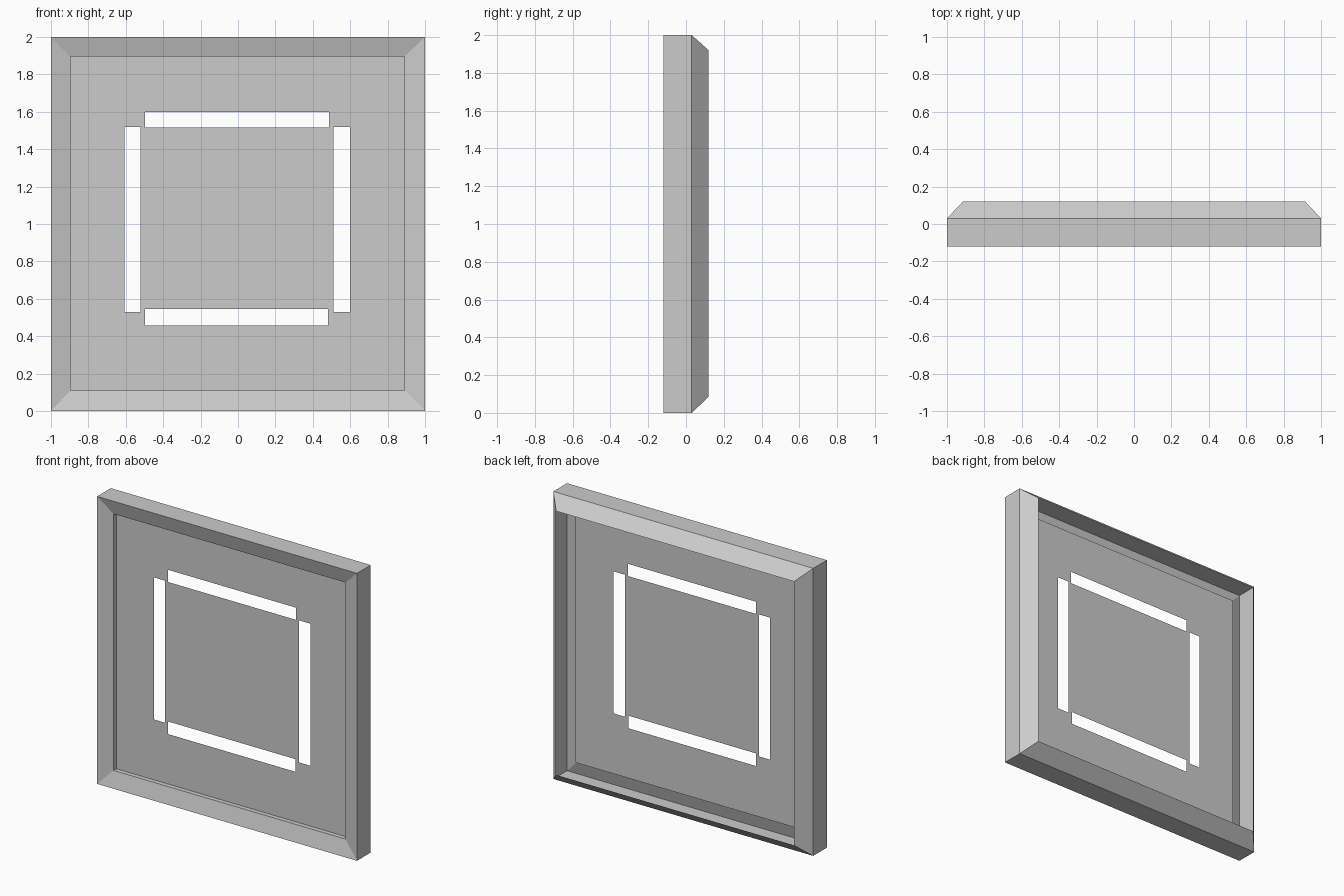
import bpy, bmesh

if "Cube" in bpy.data.objects:
    bpy.data.objects.remove(bpy.data.objects["Cube"])


def finish(name, bm):
    mesh = bpy.data.meshes.new(name)
    bm.to_mesh(mesh)
    bm.free()
    ob = bpy.data.objects.new(name, mesh)
    bpy.context.collection.objects.link(ob)
    return ob


# Opening left and right, bottom and top, shared by the frame lip and the panel
X0, X1, Z0, Z1 = -0.895, 0.89, 0.11, 1.895
PANEL_Y = -0.058

# Frame: open shell lofted through rectangular rings (y, left, right, bottom, top)
rings = [
    (0.12, -0.915, 0.915, 0.085, 1.92),   # rear rim of the chamfer
    (0.03, -1, 1, 0, 2),                  # rear outer edge
    (-0.12, -1, 1, 0, 2),                 # front outer edge
    (-0.09, X0, X1, Z0, Z1),              # inner end of the front slope
    (PANEL_Y, X0, X1, Z0, Z1),            # lip meeting the panel
]
bm = bmesh.new()
loops = [[bm.verts.new((x, y, z)) for x, z in ((l, b), (r, b), (r, t), (l, t))]
         for y, l, r, b, t in rings]
for a, c in zip(loops, loops[1:]):
    for i in range(4):
        j = (i + 1) % 4
        bm.faces.new((a[j], a[i], c[i], c[j]))
finish("frame", bm)

# Panel: thin sheet with four slots left open (left, right, bottom, top)
slots = [
    (-0.497, 0.487, 1.515, 1.60),
    (-0.497, 0.482, 0.457, 0.545),
    (-0.607, -0.52, 0.53, 1.518),
    (0.51, 0.60, 0.53, 1.518),
]
xs = sorted({X0, X1} | {v for s in slots for v in s[:2]})
zs = sorted({Z0, Z1} | {v for s in slots for v in s[2:]})
bm = bmesh.new()
grid = [[bm.verts.new((x, PANEL_Y, z)) for z in zs] for x in xs]
for i in range(len(xs) - 1):
    for k in range(len(zs) - 1):
        cx, cz = (xs[i] + xs[i + 1]) / 2, (zs[k] + zs[k + 1]) / 2
        if any(l < cx < r and b < cz < t for l, r, b, t in slots):
            continue
        bm.faces.new((grid[i][k], grid[i + 1][k], grid[i + 1][k + 1], grid[i][k + 1]))
bmesh.ops.delete(bm, geom=[v for v in bm.verts if not v.link_faces], context='VERTS')
finish("slotted_panel", bm)
